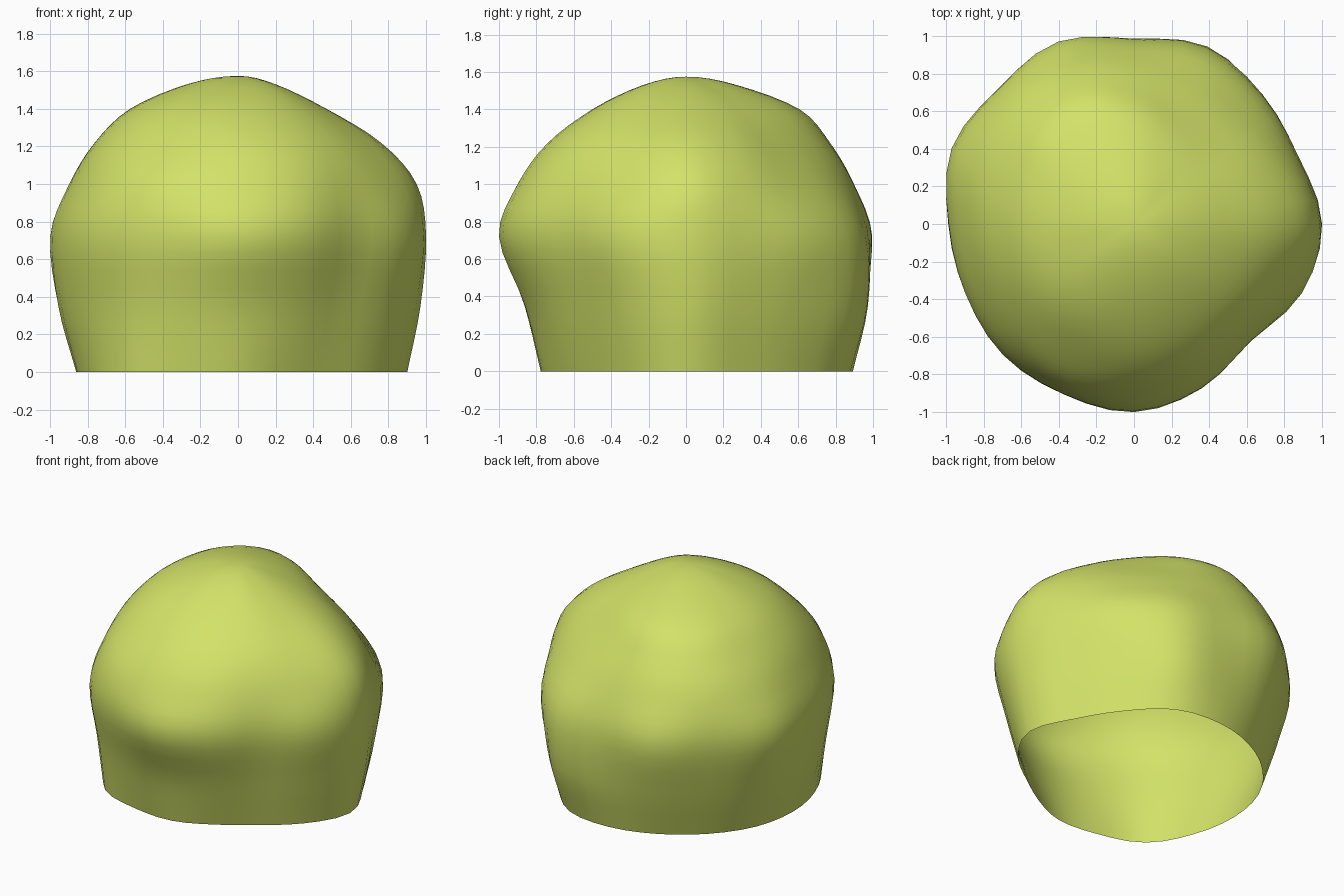
import bpy, bmesh, math

if "Cube" in bpy.data.objects:
    bpy.data.objects.remove(bpy.data.objects["Cube"])

# Cross-sections: radius at 16 headings (counter-clockwise from +x) for each height
HEIGHTS = [0, .35, .72, 1.0, 1.22, 1.40, 1.53]
RADII = [
    [.90, .84, .85, .91, .89, .86, .85, .86, .86, .87, .89, .81, .77, .71, .71, .80],
    [.97, .91, .93, 1.01, .965, .97, .95, .97, .955, .93, .93, .89, .86, .82, .80, .89],
    [1.0, .945, .965, 1.0, .98, 1.05, 1.02, 1.05, .985, .97, .985, .98, 1.0, .945, .88, .965],
    [.95, .87, .82, .84, .88, .95, .96, .94, .89, .88, .91, .92, .90, .87, .83, .87],
    [.76, .70, .64, .66, .74, .82, .83, .79, .76, .75, .75, .74, .74, .72, .70, .71],
    [.47, .45, .44, .48, .57, .65, .65, .60, .57, .55, .54, .52, .50, .49, .48, .47],
    [.20, .19, .19, .22, .26, .29, .29, .28, .27, .25, .25, .24, .23, .23, .23, .21],
]
TOP = 1.575
SIDES, RING_STEPS, SIDE_STEPS = 16, 4, 3


def spline(a, b, c, d, t):
    return b + .5 * t * (c - a + t * (2*a - 5*b + 4*c - d + t * (3*(b - c) + d - a)))


def around(ring):
    return [spline(*(ring[(i + k) % SIDES] for k in (-1, 0, 1, 2)), s / SIDE_STEPS)
            for i in range(SIDES) for s in range(SIDE_STEPS)]


# Smooth every cross-section, then add end rings that steer the spline
rows = [around(r) for r in RADII]
n = len(rows[0])
rows += [[0] * n, [-r for r in rows[-1]]]
heights = HEIGHTS + [TOP, HEIGHTS[-1]]
rows.insert(0, [2*a - b for a, b in zip(rows[0], rows[1])])
heights.insert(0, -HEIGHTS[1])

# Open-bottomed shell
bm = bmesh.new()
rings = []
for i in range(1, len(rows) - 2):
    for s in range(RING_STEPS):
        t = s / RING_STEPS
        z = spline(*heights[i-1:i+3], t)
        ring = []
        for j in range(n):
            r = spline(*(row[j] for row in rows[i-1:i+3]), t)
            a = math.tau * j / n
            ring.append(bm.verts.new((r * math.cos(a), r * math.sin(a), z)))
        rings.append(ring)
for lo, hi in zip(rings, rings[1:]):
    for j in range(n):
        k = (j + 1) % n
        bm.faces.new((lo[j], lo[k], hi[k], hi[j]))
apex = bm.verts.new((0, 0, TOP))
for j in range(n):
    bm.faces.new((rings[-1][j], rings[-1][(j + 1) % n], apex))

mesh = bpy.data.meshes.new("rounded_bush")
bm.to_mesh(mesh)
bm.free()
mesh.polygons.foreach_set("use_smooth", [True] * len(mesh.polygons))
bush = bpy.data.objects.new("rounded_bush", mesh)
bpy.context.collection.objects.link(bush)

# Leaf green
green = bpy.data.materials.new("leaf_green")
green.diffuse_color = (.65, .77, .14, 1)
green.use_nodes = True
green.node_tree.nodes["Principled BSDF"].inputs["Base Color"].default_value = green.diffuse_color
mesh.materials.append(green)
